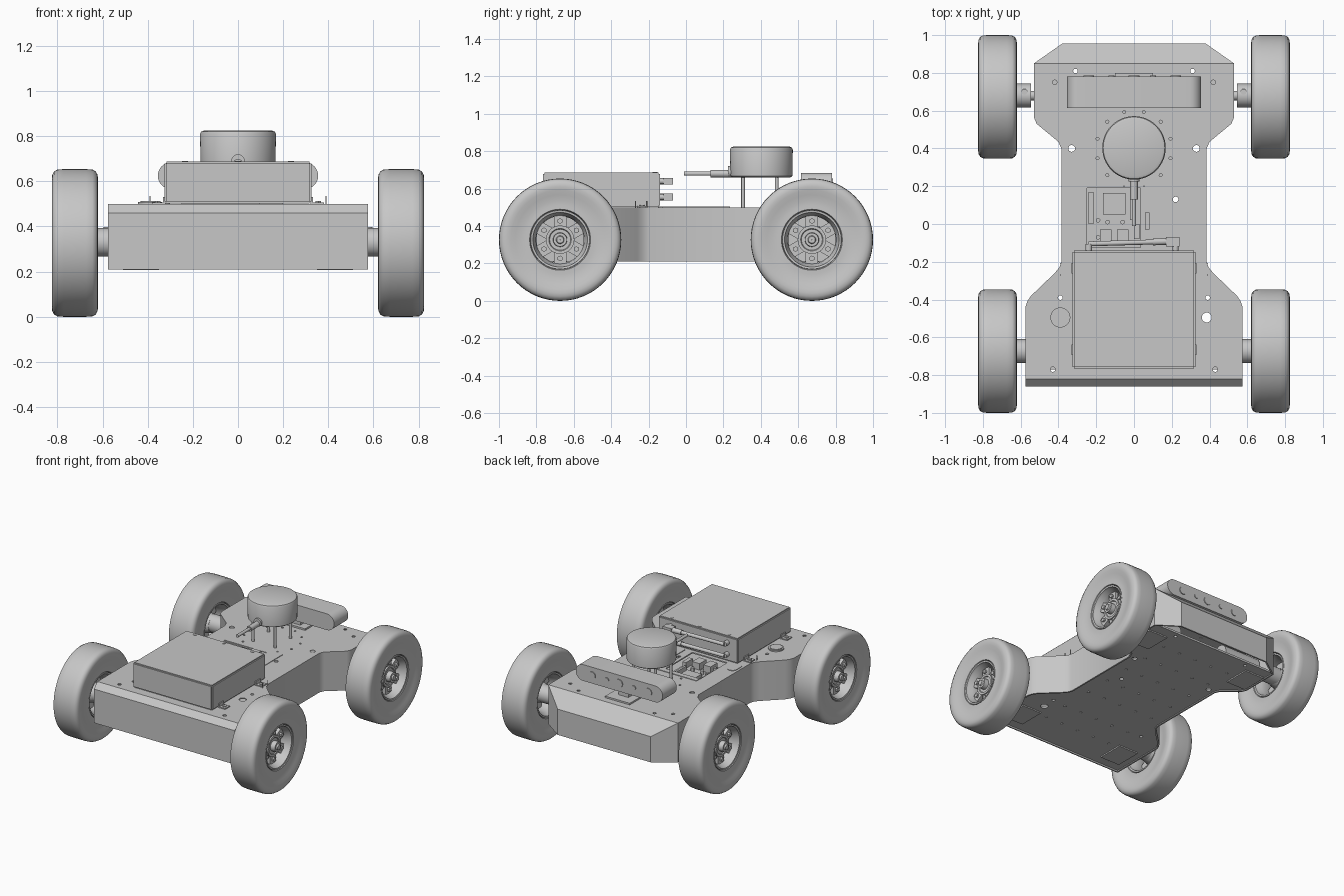
import bpy, bmesh
from math import pi, cos, sin, radians
from mathutils import Matrix, Vector

if "Cube" in bpy.data.objects:
    bpy.data.objects.remove(bpy.data.objects["Cube"])

grey = bpy.data.materials.new("plain grey")
grey.use_nodes = True
grey.diffuse_color = (0.57, 0.57, 0.57, 1)
grey.node_tree.nodes["Principled BSDF"].inputs["Base Color"].default_value = (0.57, 0.57, 0.57, 1)


def shade(mesh):
    for p in mesh.polygons:
        p.use_smooth = True
    mesh.set_sharp_from_angle(angle=radians(32))


def part(name, bm, solid=None):
    if solid is None:
        bmesh.ops.recalc_face_normals(bm, faces=bm.faces)
    mesh = bpy.data.meshes.new(name)
    bm.to_mesh(mesh)
    bm.free()
    mesh.materials.append(grey)
    shade(mesh)
    ob = bpy.data.objects.new(name, mesh)
    bpy.context.collection.objects.link(ob)
    if solid:
        mod = ob.modifiers.new("thickness", 'SOLIDIFY')
        mod.thickness, mod.offset = solid, -1
    return ob


def box(bm, lo, hi, pre=Matrix()):
    lo, hi = Vector(lo), Vector(hi)
    m = Matrix.Translation((lo + hi) / 2) @ Matrix.Diagonal((*(hi - lo), 1))
    return bmesh.ops.create_cube(bm, size=1, matrix=pre @ m)["verts"]


def rod(bm, a, b, r, n=16, r2=None):
    a, b = Vector(a), Vector(b)
    turn = (b - a).to_track_quat('Z', 'Y').to_matrix().to_4x4()
    bmesh.ops.create_cone(bm, cap_ends=True, segments=n, radius1=r, radius2=r2 or r,
                          depth=(b - a).length, matrix=Matrix.Translation((a + b) / 2) @ turn)


def disc(bm, x, y, z, r, h, n=16):
    rod(bm, (x, y, z), (x, y, z + h), r, n)


def lathe(bm, profile, n=64, closed=True):
    # Turn an (x, radius) profile about the x axis
    rings = [[bm.verts.new((x, r * cos(2 * pi * i / n), r * sin(2 * pi * i / n)))
              for x, r in profile] for i in range(n)]
    count = len(profile)
    for i in range(n):
        a, b = rings[i], rings[(i + 1) % n]
        for j in range(count if closed else count - 1):
            k = (j + 1) % count
            bm.faces.new((a[j], a[k], b[k], b[j]))


def both_sides(half):
    return half + [(-x, r) for x, r in reversed(half)]


def strip(bm, half):
    # Bridge a half outline to its mirror image, as a sheet
    right = [bm.verts.new(p) for p in half]
    left = [bm.verts.new((-x, y, z)) for x, y, z in half]
    for i in range(len(half) - 1):
        bm.faces.new((right[i], right[i + 1], left[i + 1], left[i]))
    return right + left[::-1]


# Chassis shell: sloped nose, narrow waist, chamfered tail, open underneath
outline = [(.575, -.86, .46), (.575, -.82, .5), (.575, -.44, .5), (.565, -.41, .5),
           (.545, -.38, .5), (.42, -.26, .5), (.395, -.23, .5), (.385, -.2, .5),
           (.385, .4, .5), (.4, .435, .5), (.515, .53, .5), (.53, .565, .5),
           (.53, .85, .5), (.38, .955, .4)]
bm = bmesh.new()
top = strip(bm, outline)
low = [bm.verts.new((v.co.x, v.co.y, .21)) for v in top]
for i in range(len(top)):
    j = (i + 1) % len(top)
    bm.faces.new((top[j], top[i], low[i], low[j]))
body = part("chassis_shell", bm, .012)

bm = bmesh.new()
strip(bm, [(x - .012, max(y, -.845), .232) for x, y, z in outline[:-1]])
floor = part("floor_plate", bm, .015)

# Drilled holes and the electronics opening
bm = bmesh.new()
for x, y, r in [(.33, .4, .018), (.31, .81, .012), (.39, -.39, .012), (.43, -.77, .013),
                (.42, .75, .012)]:
    for s in (-1, 1):
        disc(bm, s * x, y, .15, r, .5)
disc(bm, .22, .13, .15, .015, .5)
disc(bm, .385, -.495, .15, .026, .5, 24)
for i in range(12):
    a = 2 * pi * (i + .5) / 12
    disc(bm, .2 * cos(a), .4 + .2 * sin(a), .45, .008, .1, 8)
box(bm, (.06, -.03, .4), (.08, .06, .6))
box(bm, (-.25, -.125, .4), (.035, .19, .6))
cutter = part("hole_cutter", bm)
cutter.hide_render = True
for ob in (body, floor):
    mod = ob.modifiers.new("holes", 'BOOLEAN')
    mod.operation, mod.solver, mod.object = 'DIFFERENCE', 'EXACT', cutter
deps = bpy.context.evaluated_depsgraph_get()
for ob in (body, floor):
    done = bpy.data.meshes.new_from_object(ob.evaluated_get(deps))
    ob.modifiers.clear()
    ob.data = done
    shade(done)
bpy.data.objects.remove(cutter)

# Motor mounting plates and bolt heads beneath the floor
bm = bmesh.new()
for s in (-1, 1):
    for y in (-.67, .67):
        x0, x1 = sorted((s * .35, s * .51))
        box(bm, (x0, y - .1, .208), (x1, y + .1, .218))
part("motor_plates", bm)
bm = bmesh.new()
for x in (-.28, -.14, 0, .14, .28):
    for y in (-.6, -.4, -.15, .05, .25, .45, .65):
        disc(bm, x, y, .212, .009, .006, 8)
part("floor_bolts", bm)
bm = bmesh.new()
for y in (-.673, .673):
    for s in (-1, 1):
        rod(bm, (s * .2, y, .33), (s * .5, y, .33), .065, 24)
part("motors", bm)

# Wheels: tyre, rim, spokes and hub, shared by all four corners
bm = bmesh.new()
lathe(bm, both_sides([(.07, .155), (.088, .163), (.087, .185), (.088, .21), (.094, .24),
                      (.1, .265), (.1025, .285), (.1, .303), (.092, .317), (.078, .325),
                      (.05, .327)]))
tyre = part("tyre", bm)
bm = bmesh.new()
lathe(bm, both_sides([(.012, .126), (.045, .13), (.07, .143), (.084, .146), (.086, .157),
                      (.06, .16)]))
rim = part("rim", bm)
bm = bmesh.new()
for i in range(6):
    turn = Matrix.Rotation(i * pi / 3, 4, 'X')
    box(bm, (.012, -.034, .06), (.036, .034, .13), turn)
    rod(bm, turn @ Vector((.03, 0, .1)), turn @ Vector((.05, 0, .1)), .015, 6)
spokes = part("spokes", bm)
bm = bmesh.new()
lathe(bm, [(-.05, .001), (-.05, .06), (.01, .076), (.046, .076), (.046, .06), (.04, .056),
           (.04, .038), (.075, .036), (.075, .022), (.085, .018), (.085, .001)], 32)
hub = part("hub", bm)
corner_names = {(1, -1): "front_left", (-1, -1): "front_right",
                (1, 1): "back_left", (-1, 1): "back_right"}
for source in (tyre, rim, spokes, hub):
    kind = source.name
    for (sx, sy), corner in corner_names.items():
        ob = bpy.data.objects.new(corner + "_" + kind, source.data)
        bpy.context.collection.objects.link(ob)
        ob.location = (sx * .7225, sy * .673, .327)
        ob.rotation_euler.z = 0 if sx > 0 else pi
    bpy.data.objects.remove(source)

# Axles with couplers
bm = bmesh.new()
for s in (-1, 1):
    rod(bm, (s * .55, -.673, .33), (s * .69, -.673, .33), .063, 32)
    rod(bm, (s * .5, .68, .33), (s * .55, .68, .33), .025, 16)
    rod(bm, (s * .545, .68, .33), (s * .69, .68, .33), .063, 32)
    disc(bm, s * .58, .7, .385, .016, .012)
part("axles", bm)

# Battery box with lid screws and side brackets
bm = bmesh.new()
verts = box(bm, (-.325, -.765, .502), (.325, -.14, .687))
bmesh.ops.bevel(bm, geom=bm.edges[:], offset=.008, segments=2, affect='EDGES')
part("battery_box", bm)
bm = bmesh.new()
for x in (-.235, 0, .235):
    disc(bm, x, -.165, .685, .013, .004)
for s in (-1, 1):
    for y in (-.235, -.665):
        x0, x1 = sorted((s * .322, s * .38))
        box(bm, (x0, y - .028, .5), (x1, y + .028, .507))
        x0, x1 = sorted((s * .322, s * .332))
        box(bm, (x0, y - .028, .5), (x1, y + .028, .53))
        disc(bm, s * .356, y, .505, .014, .008, 6)
    for y in (-.27, -.21):
        disc(bm, s * .39, y, .5, .003, .035, 8)
part("box_fittings", bm)

# Two cables along the back of the box, each ending in a plug
bm = bmesh.new()
for z in (.64, .555):
    rod(bm, (-.24, -.15, z), (-.24, -.105, z), .018)
    rod(bm, (-.24, -.105, z), (.11, -.095, z), .013)
    rod(bm, (.1, -.095, z), (.18, -.092, z), .018)
    box(bm, (.17, -.12, z - .018), (.24, -.07, z + .018))
    rod(bm, (.22, -.15, z), (.22, -.1, z), .016)
part("power_cables", bm)

# Round scanner on posts with its cable
bm = bmesh.new()
lathe(bm, [(.66, .001), (.66, .155), (.668, .166), (.81, .168), (.82, .163), (.825, .15),
           (.825, .001)])
bmesh.ops.rotate(bm, verts=bm.verts, matrix=Matrix.Rotation(-pi / 2, 3, 'Y'))
bmesh.ops.translate(bm, verts=bm.verts, vec=(0, .403, 0))
part("scanner", bm)
bm = bmesh.new()
for x in (-.09, .09):
    for y in (.305, .485):
        disc(bm, x, y, .495, .01, .175, 12)
part("scanner_posts", bm)
bm = bmesh.new()
rod(bm, (0, .25, .68), (0, .13, .68), .02)
rod(bm, (0, .14, .68), (0, -.01, .68), .011)
rod(bm, (0, .245, .69), (0, .225, .69), .03, 20)
part("scanner_cable", bm)

# Depth camera bar: rounded ends, lenses on its back face, foot beneath
bm = bmesh.new()
ends = [(s * (.295 + .06 * sin(a)), .625 + s * .06 * cos(a))
        for s in (1, -1) for a in [pi * k / 16 for k in range(17)]]
face = bm.faces.new([bm.verts.new((x, .615, z)) for x, z in ends])
new = bmesh.ops.extrude_face_region(bm, geom=[face])["geom"]
bmesh.ops.translate(bm, verts=[g for g in new if isinstance(g, bmesh.types.BMVert)],
                    vec=(0, .165, 0))
part("camera_bar", bm)
bm = bmesh.new()
for x, r in [(-.24, .028), (-.12, .016), (0, .03), (.1, .016), (.22, .028)]:
    rod(bm, (x, .775, .625), (x, .786, .625), r, 24)
part("camera_lenses", bm)
bm = bmesh.new()
box(bm, (-.1, .64, .498), (.1, .8, .512))
box(bm, (-.04, .67, .505), (.04, .73, .57))
part("camera_foot", bm)

# Recessed circuit board with chip, ports and pin headers
bm = bmesh.new()
box(bm, (-.26, -.135, .425), (.045, .2, .437))
box(bm, (-.165, .05, .43), (-.045, .165, .46))
for x in (-.15, -.06):
    box(bm, (x - .03, -.11, .43), (x + .03, -.03, .485))
box(bm, (.0, -.08, .43), (.03, 0, .48))
box(bm, (-.24, .0, .43), (-.215, .17, .475))
box(bm, (-.02, .02, .43), (-.005, .17, .47))
for x, y in [(-.19, .02), (-.14, .01), (-.06, .01), (-.19, -.07)]:
    disc(bm, x, y, .43, .012, .035, 12)
part("circuit_board", bm)

# Deck details: access plate, round button, oval cover
bm = bmesh.new()
box(bm, (.095, -.125, .499), (.2, .235, .504))
box(bm, (-.25, .2, .499), (.2, .235, .504))
part("access_plate", bm)
bm = bmesh.new()
disc(bm, -.39, -.495, .498, .053, .01, 32)
disc(bm, -.39, -.495, .5, .042, .013, 32)
part("power_button", bm)
bm = bmesh.new()
for y in (-.115, -.065):
    disc(bm, -.335, y, .498, .034, .006, 24)
box(bm, (-.369, -.115, .498), (-.301, -.065, .504))
part("oval_cover", bm)
